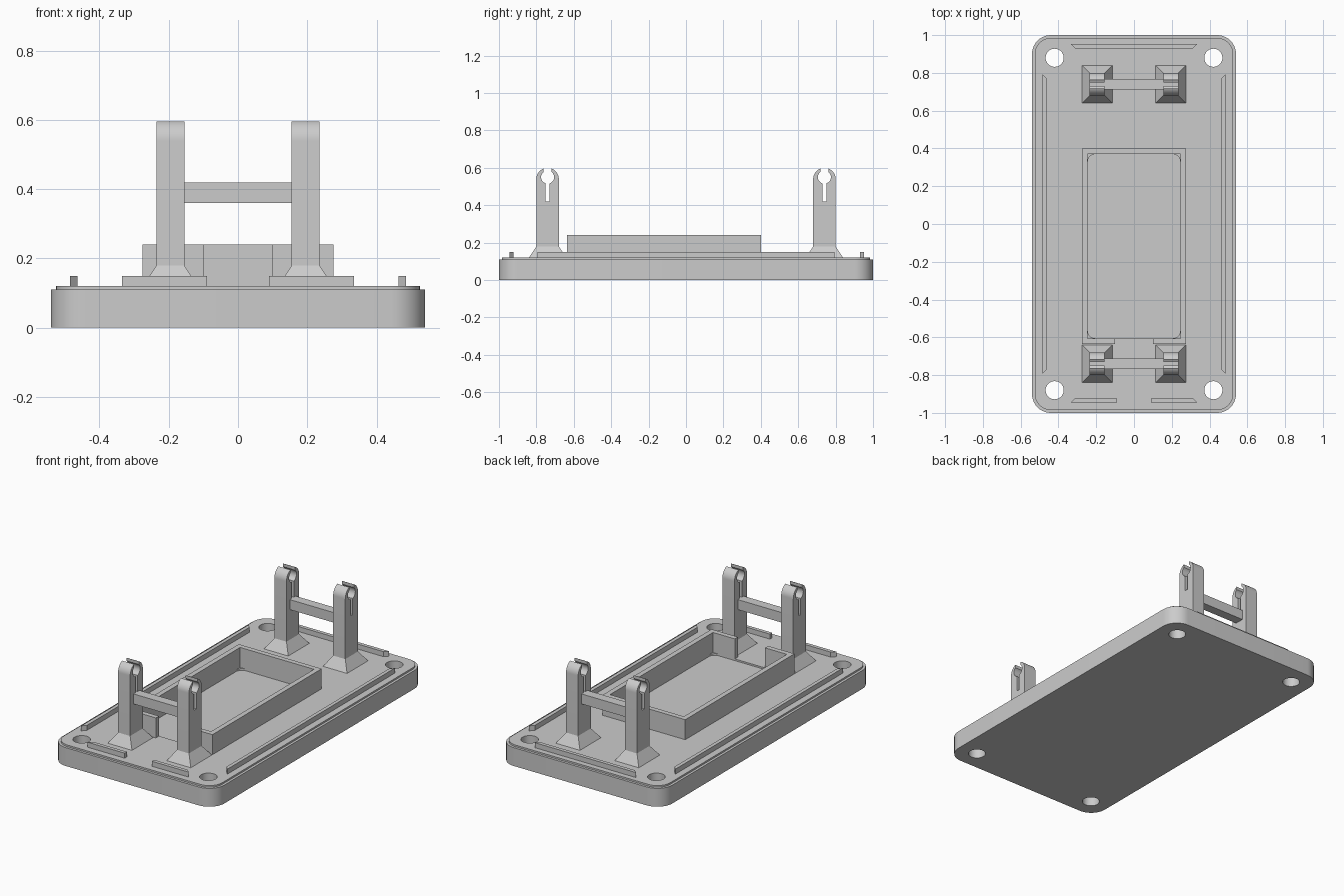
import bpy, bmesh
from math import radians, sin, cos, acos, asin, degrees

cube = bpy.data.objects.get("Cube")
if cube:
    bpy.data.objects.remove(cube, do_unlink=True)

grey = bpy.data.materials.new("neutral grey")
grey.use_nodes = True
COLOUR = (0.6, 0.6, 0.6, 1)
grey.diffuse_color = COLOUR
grey.node_tree.nodes["Principled BSDF"].inputs["Base Color"].default_value = COLOUR


def loft(name, rings):
    """Solid skinned through rings of 3D points, closed at both ends."""
    bm = bmesh.new()
    loops = [[bm.verts.new(p) for p in ring] for ring in rings]
    for a, b in zip(loops, loops[1:]):
        for i in range(len(a)):
            j = (i + 1) % len(a)
            bm.faces.new((a[i], a[j], b[j], b[i]))
    bm.faces.new(loops[0])
    bm.faces.new(loops[-1])
    bmesh.ops.recalc_face_normals(bm, faces=bm.faces)
    mesh = bpy.data.meshes.new(name)
    bm.to_mesh(mesh)
    bm.free()
    mesh.materials.append(grey)
    obj = bpy.data.objects.new(name, mesh)
    bpy.context.collection.objects.link(obj)
    return obj


def at(outline, z):
    return [(x, y, z) for x, y in outline]


def prism(name, outline, z0, z1):
    return loft(name, [at(outline, z0), at(outline, z1)])


def arc(cx, cy, r, a0, a1, n):
    steps = [radians(a0 + (a1 - a0) * i / n) for i in range(n + 1)]
    return [(cx + r * cos(a), cy + r * sin(a)) for a in steps]


def rect(x0, y0, x1, y1):
    return [(x0, y0), (x1, y0), (x1, y1), (x0, y1)]


def rounded_rect(x0, y0, x1, y1, r):
    corners = [(x1 - r, y1 - r), (x0 + r, y1 - r), (x0 + r, y0 + r), (x1 - r, y0 + r)]
    return [p for i, (cx, cy) in enumerate(corners)
            for p in arc(cx, cy, r, 90 * i, 90 * i + 90, 10)]


def select_only(obj):
    bpy.ops.object.select_all(action='DESELECT')
    obj.select_set(True)
    bpy.context.view_layer.objects.active = obj


def smooth(obj):
    select_only(obj)
    bpy.ops.object.shade_smooth_by_angle(angle=radians(30))


def cut(obj, cutter):
    cutter.hide_render = True
    mod = obj.modifiers.new("cut", 'BOOLEAN')
    mod.operation = 'DIFFERENCE'
    mod.solver = 'EXACT'
    mod.object = cutter
    select_only(obj)
    bpy.ops.object.modifier_apply(modifier=mod.name)
    bpy.data.objects.remove(cutter, do_unlink=True)


# Base plate with a stepped rim
DECK = 0.12
STEP = 0.015
outer = rounded_rect(-0.54, -1, 0.54, 1, 0.1)
inner = rounded_rect(-0.54 + STEP, -1 + STEP, 0.54 - STEP, 1 - STEP, 0.1 - STEP)
base = loft("base_plate", [at(outer, 0), at(outer, 0.11), at(inner, 0.11), at(inner, DECK)])

# Screw holes and shallow pocket in the deck
for sx in (-1, 1):
    for sy in (-1, 1):
        circle = arc(sx * 0.42, sy * 0.88, 0.048, 0, 360, 32)[:-1]
        cut(base, prism("hole_cutter", circle, -0.1, 0.3))
cut(base, prism("pocket_cutter", rounded_rect(-0.245, -0.605, 0.245, 0.37, 0.04), 0.11, 0.3))
smooth(base)

# Tray wall, open in the middle of the front
X, W, GAP = 0.275, 0.03, 0.1
Y0, Y1 = -0.635, 0.4
half = [(GAP, Y0), (X, Y0), (X, Y1)]
half_in = [(X - W, Y1 - W), (X - W, Y0 + W), (GAP, Y0 + W)]
wall = (half + [(-x, y) for x, y in reversed(half)]
        + [(-x, y) for x, y in reversed(half_in)] + half_in)
prism("tray_wall", wall, DECK, 0.24)

# Locating ribs with mitred ends
M = 0.022
TOP = 0.15
for side, s in (("left", 1), ("right", -1)):
    prism(side + "_rib", [(s * 0.485, -0.793), (s * 0.485, 0.793),
                          (s * 0.463, 0.793 - M), (s * 0.463, M - 0.793)], DECK, TOP)
    prism("front_rib_" + side, [(s * 0.09, -0.945), (s * 0.335, -0.945),
                                (s * (0.335 - M), M - 0.945), (s * 0.09, M - 0.945)], DECK, TOP)
prism("back_rib", [(-0.335, 0.952), (0.335, 0.952),
                   (0.335 - M, 0.952 - M), (M - 0.335, 0.952 - M)], DECK, TOP)

# Clip post profile: rounded top, open round seat and relief slot
R, SEAT, MOUTH, SLOT = 0.06, 0.035, 0.022, 0.01
profile = [(R, DECK)]
profile += arc(0, 0.54, R, 0, degrees(acos(MOUTH / R)), 10)
profile += arc(0, 0.55, SEAT, degrees(acos(MOUTH / SEAT)), -degrees(acos(SLOT / SEAT)), 12)
profile += [(SLOT, 0.42)]
profile += [(-y, z) for y, z in reversed(profile)]

for end, cy in (("front", -0.74), ("back", 0.74)):
    for side, s in (("left", 1), ("right", -1)):
        post = loft(f"{end}_{side}_post",
                    [[(s * x, cy + y, z) for y, z in profile] for x in (0.155, 0.235)])
        smooth(post)
        cx = s * 0.195
        loft(f"{end}_{side}_post_foot",
             [at(rect(cx - w, cy - d, cx + w, cy + d), z)
              for w, d, z in ((0.08, 0.1, DECK), (0.04, 0.06, 0.18))])
    prism(end + "_crossbar", rect(-0.155, cy - 0.028, 0.155, cy + 0.028), 0.36, 0.42)
